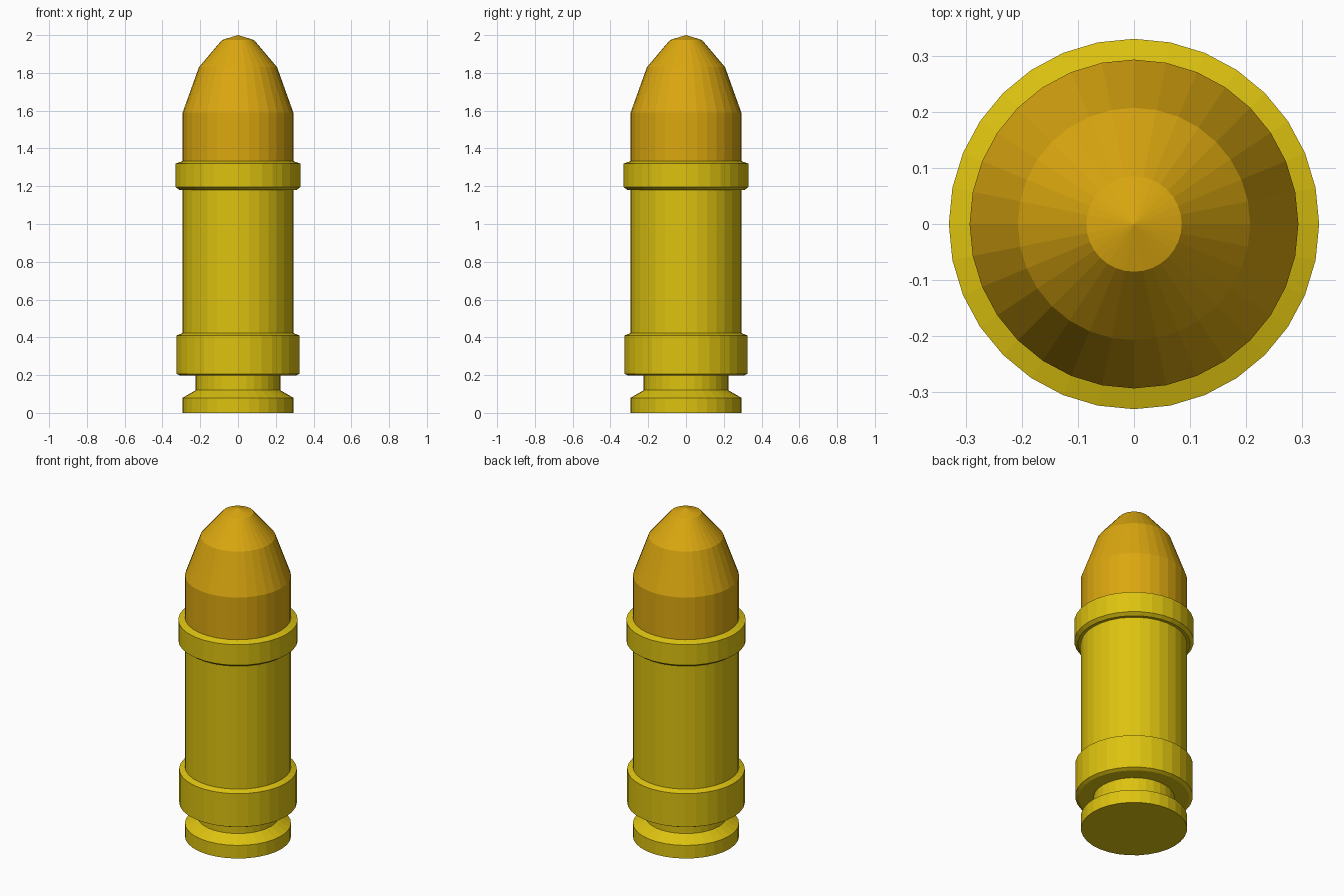
import bpy
import bmesh
from math import cos, sin, tau

cube = bpy.data.objects.get("Cube")
if cube:
    bpy.data.objects.remove(cube, do_unlink=True)

SIDES = 32
BODY_R = 0.293


def make_material(name, rgb):
    mat = bpy.data.materials.new(name)
    mat.use_nodes = True
    colour = (*rgb, 1.0)
    mat.diffuse_color = colour
    mat.node_tree.nodes["Principled BSDF"].inputs["Base Color"].default_value = colour
    return mat


def lathe(name, profile, mat):
    """Revolve (radius, height) points about z; both ends are closed."""
    bm = bmesh.new()
    rings = []
    for r, z in profile:
        if r == 0:
            rings.append([bm.verts.new((0, 0, z))] * SIDES)
        else:
            rings.append([bm.verts.new((r * cos(tau * i / SIDES), r * sin(tau * i / SIDES), z))
                          for i in range(SIDES)])
    for low, high in zip(rings, rings[1:]):
        for i in range(SIDES):
            j = (i + 1) % SIDES
            corners = dict.fromkeys((low[i], low[j], high[j], high[i]))
            bm.faces.new(list(corners))
    for ring, (r, z) in ((rings[0], profile[0]), (rings[-1], profile[-1])):
        if r > 0:
            bm.faces.new(ring)
    bmesh.ops.recalc_face_normals(bm, faces=bm.faces)
    mesh = bpy.data.meshes.new(name)
    bm.to_mesh(mesh)
    bm.free()
    mesh.materials.append(mat)
    obj = bpy.data.objects.new(name, mesh)
    bpy.context.collection.objects.link(obj)
    return obj


brass = make_material("yellow brass", (0.72, 0.54, 0.005))
copper = make_material("golden orange", (0.71, 0.39, 0.005))

# Casing: rim, extraction groove, lower band, body and upper band
lathe("casing", [
    (BODY_R, 0), (BODY_R, 0.08), (0.224, 0.12), (0.224, 0.197),
    (0.305, 0.197), (0.325, 0.207), (0.325, 0.41), (BODY_R, 0.423),
    (BODY_R, 1.18), (0.31, 1.18), (0.33, 1.195), (0.33, 1.32), (BODY_R, 1.333),
], brass)

# Faceted nose seated in the casing mouth
lathe("nose", [
    (BODY_R, 1.333), (BODY_R, 1.59), (0.207, 1.83), (0.085, 1.974), (0, 2.0),
], copper)
